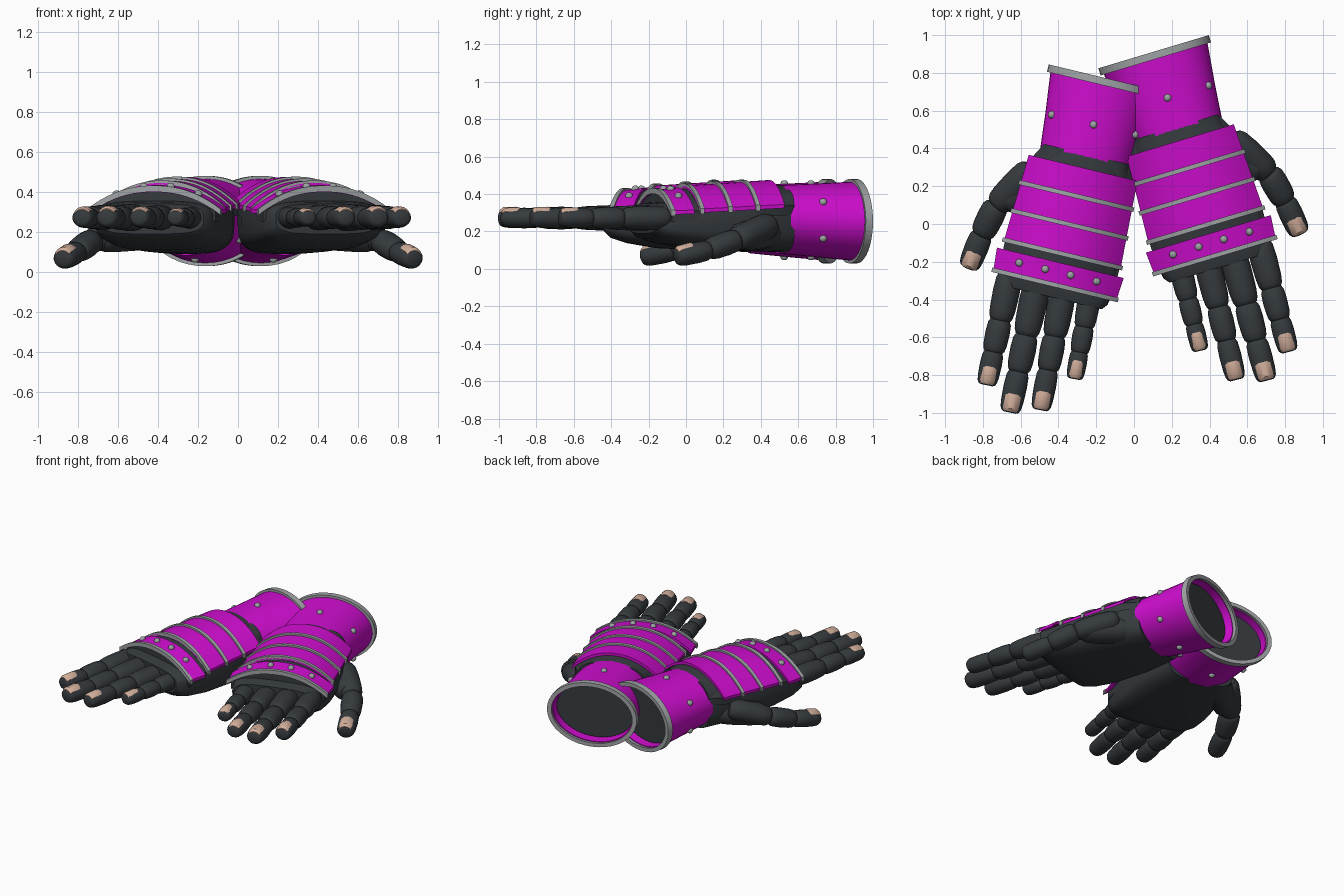
import bpy, bmesh
from math import sin, cos, pi, radians
from mathutils import Vector, Matrix

if "Cube" in bpy.data.objects:
    bpy.data.objects.remove(bpy.data.objects["Cube"])


def material(name, rgb):
    m = bpy.data.materials.new(name)
    m.use_nodes = True
    m.diffuse_color = (*rgb, 1)
    bsdf = m.node_tree.nodes["Principled BSDF"]
    bsdf.inputs["Base Color"].default_value = (*rgb, 1)
    bsdf.inputs["Roughness"].default_value = 0.6
    return m


MAGENTA = material("magenta_armour", (0.62, 0.004, 0.62))
DARK = material("dark_glove", (0.036, 0.043, 0.048))
GREY = material("grey_trim", (0.35, 0.37, 0.38))
NAIL = material("tan_nail", (0.65, 0.43, 0.33))

place = Matrix()      # where the current gauntlet stands
side = "left"
made = []


def loft(name, rings, mat, wrap=False):
    """Skin a list of closed rings; cap the ends unless the rings wrap round."""
    bm = bmesh.new()
    loops = [[bm.verts.new(place @ Vector(p)) for p in ring] for ring in rings]
    n = len(loops[0])
    pairs = list(zip(loops, loops[1:]))
    if wrap:
        pairs.append((loops[-1], loops[0]))
    else:
        bm.faces.new(loops[0])
        bm.faces.new(loops[-1])
    for a, b in pairs:
        for i in range(n):
            j = (i + 1) % n
            bm.faces.new((a[i], a[j], b[j], b[i]))
    bmesh.ops.recalc_face_normals(bm, faces=bm.faces)
    me = bpy.data.meshes.new(name)
    bm.to_mesh(me)
    bm.free()
    me.materials.append(mat)
    ob = bpy.data.objects.new(f"{side}_{name}", me)
    bpy.context.collection.objects.link(ob)
    made.append(ob)
    return ob


def oval(y, rx, rz, zc, power=2, n=40):
    """Superellipse ring across the arm at distance y."""
    def f(c):
        return (1 if c >= 0 else -1) * abs(c) ** (2 / power)
    return [(rx * f(cos(2 * pi * i / n)), y, zc + rz * f(sin(2 * pi * i / n)))
            for i in range(n)]


def arch(name, sections, mat, thick, frame=Matrix(), n=20):
    """Curved plate; each section is (y, half width, edge z, peak z)."""
    rings = []
    for y, half, edge, peak in sections:
        top = []
        for i in range(n + 1):
            t = 2 * i / n - 1
            top.append(Vector((half * t, y, edge + (peak - edge) * (1 - abs(t) ** 2.2))))
        under = [p - Vector((0, 0, thick)) for p in reversed(top)]
        rings.append([frame @ p for p in top + under])
    return loft(name, rings, mat)


def frame_along(d):
    up = Vector((0, 0, 1)) if abs(d.z) < 0.95 else Vector((0, 1, 0))
    s = d.cross(up).normalized()
    return s, s.cross(d).normalized()


BARREL = [(0, .6), (.05, .84), (.14, .97), (.4, 1.02), (.75, .98), (.9, .9), (.97, .76), (1, .55)]
DOME = [(0, 1), (.5, 1), (.8, .8), (1, .4)]


def segment(name, a, b, r, mat=DARK, shape=BARREL, flat=.9, n=18):
    """Rounded barrel from a to b."""
    a, b = Vector(a), Vector(b)
    s, up = frame_along((b - a).normalized())
    rings = [[a.lerp(b, t) + r * k * (s * cos(2 * pi * i / n) + up * flat * sin(2 * pi * i / n))
              for i in range(n)] for t, k in shape]
    return loft(name, rings, mat)


def rivet(name, p, normal):
    p, normal = Vector(p), Vector(normal).normalized()
    segment(name, p - normal * .008, p + normal * .018, .02, GREY, DOME, 1, 12)


def digit(name, joints, radii):
    """Chain of barrels with a nail on the last one."""
    pts = [Vector(p) for p in joints]
    for i, r in enumerate(radii):
        a, b = pts[i], pts[i + 1]
        back = (a - b).normalized() * (.015 if i else 0)
        segment(f"{name}_segment_{i + 1}", a + back, b, r)
    back = (pts[-2] - pts[-1]).normalized()
    s, up = frame_along(back)
    m = Matrix((s, back, up)).transposed().to_4x4()
    m.translation = pts[-1]
    arch(f"{name}_nail", [(.006, .58 * r, .46 * r, .74 * r), (.022, .68 * r, .6 * r, .95 * r),
                          (.09, .7 * r, .62 * r, .99 * r), (.1, .6 * r, .64 * r, .96 * r)],
         NAIL, .2 * r, m, 8)


# main plate ends: y, half width, edge height, peak height
PLATE_FRONT = (.165, .318, .32, .445)
PLATE_BACK = (.645, .296, .345, .475)


def plate_at(y):
    t = (y - PLATE_FRONT[0]) / (PLATE_BACK[0] - PLATE_FRONT[0])
    return [p + (q - p) * t for p, q in zip(PLATE_FRONT, PLATE_BACK)]


def trim(name, section, width=.024):
    y, half, edge, peak = section
    arch(name, [(y + dy, half + .009, edge + .004, peak + .012) for dy in (0, width)], GREY, .03)


def gauntlet():
    # palm and back of the glove
    palm = [(-.06, .27, .19, .34), (-.03, .295, .16, .35), (.05, .31, .135, .36),
            (.2, .312, .11, .385), (.45, .298, .098, .405), (.62, .265, .092, .42), (.72, .235, .09, .43)]
    loft("palm", [oval(y, w, (hi - lo) / 2, (hi + lo) / 2, 3.4) for y, w, lo, hi in palm], DARK)
    arch("glove_back", [(.01, .315, .3, .405), (.16, .31, .31, .43), (.63, .28, .335, .46), (.72, .23, .34, .445)],
         DARK, .05)

    # fingers: x at base and tip, y of the joints, radius
    fingers = {"index": (.245, .229, (.02, -.25, -.42, -.593), .066),
               "middle": (.095, .075, (.02, -.295, -.49, -.705), .07),
               "ring": (-.048, -.08, (.02, -.265, -.445, -.655), .066),
               "little": (-.192, -.217, (.02, -.18, -.315, -.453), .056)}
    for name, (x0, x1, ys, r) in fingers.items():
        joints = [(x0 + (x1 - x0) * (y - ys[0]) / (ys[-1] - ys[0]), y, .272) for y in ys]
        digit(name, joints, (r * 1.06, r * .96, r * .87))

    # thumb
    segment("thumb_mound", (.14, .64, .2), (.37, .36, .17), .09)
    digit("thumb", [(.26, .58, .24), (.402, .34, .155), (.44, .172, .1), (.467, -.012, .062)],
          (.078, .07, .062))

    # hand armour: main plate, knuckle plate, trims
    arch("hand_plate", [PLATE_FRONT, PLATE_BACK], MAGENTA, .02)
    for i, y in enumerate((.165, .325, .48)):
        trim(f"plate_trim_{i + 1}", plate_at(y))
    knuckle = (.335, .31, .42)
    arch("knuckle_plate", [(0, *knuckle), (.128, .345, .315, .435)], MAGENTA, .02)
    trim("knuckle_trim", (-.004, *knuckle))
    for i, x in enumerate((-.21, -.068, .07, .211)):
        t = abs(x) / .34
        rivet(f"knuckle_rivet_{i + 1}", (x, .077, .313 + .117 * (1 - t ** 2.2)), (x * 1.6, 0, 1))

    # cuff, its trim ring and the dark lining
    cuff = [(.695, .22, .16, .265), (.695, .245, .182, .265), (.88, .262, .195, .26), (1.11, .288, .211, .255),
            (1.11, .272, .197, .255), (1.04, .268, .193, .255)]
    loft("cuff", [oval(*c) for c in cuff], MAGENTA)
    ring = [(1.095, .28, .205), (1.095, .305, .226), (1.135, .305, .226), (1.135, .275, .199)]
    loft("cuff_trim", [oval(*c, .255) for c in ring], GREY, wrap=True)
    loft("wrist_lining", [oval(y, .262, .188, .256) for y in (1.0, 1.06)], DARK)
    for i in range(6):
        a = radians(90 + 60 * i)
        rivet(f"cuff_rivet_{i + 1}", (.262 * cos(a), .88, .26 + .195 * sin(a)),
              (cos(a) / .262, 0, sin(a) / .195))


# two mirrored gauntlets, crossing at the cuffs
for side, x, y, turn, flip in (("left", .43, -.175, 16.7, 1), ("right", -.42, -.33, -13.5, -1)):
    place = (Matrix.Translation((x, y, 0)) @ Matrix.Rotation(radians(turn), 4, "Z")
             @ Matrix.Diagonal((flip, 1, 1, 1)))
    gauntlet()

# smooth shading with crisp edges
bpy.ops.object.select_all(action="DESELECT")
for ob in made:
    ob.select_set(True)
bpy.context.view_layer.objects.active = made[0]
bpy.ops.object.shade_smooth_by_angle(angle=radians(35))
